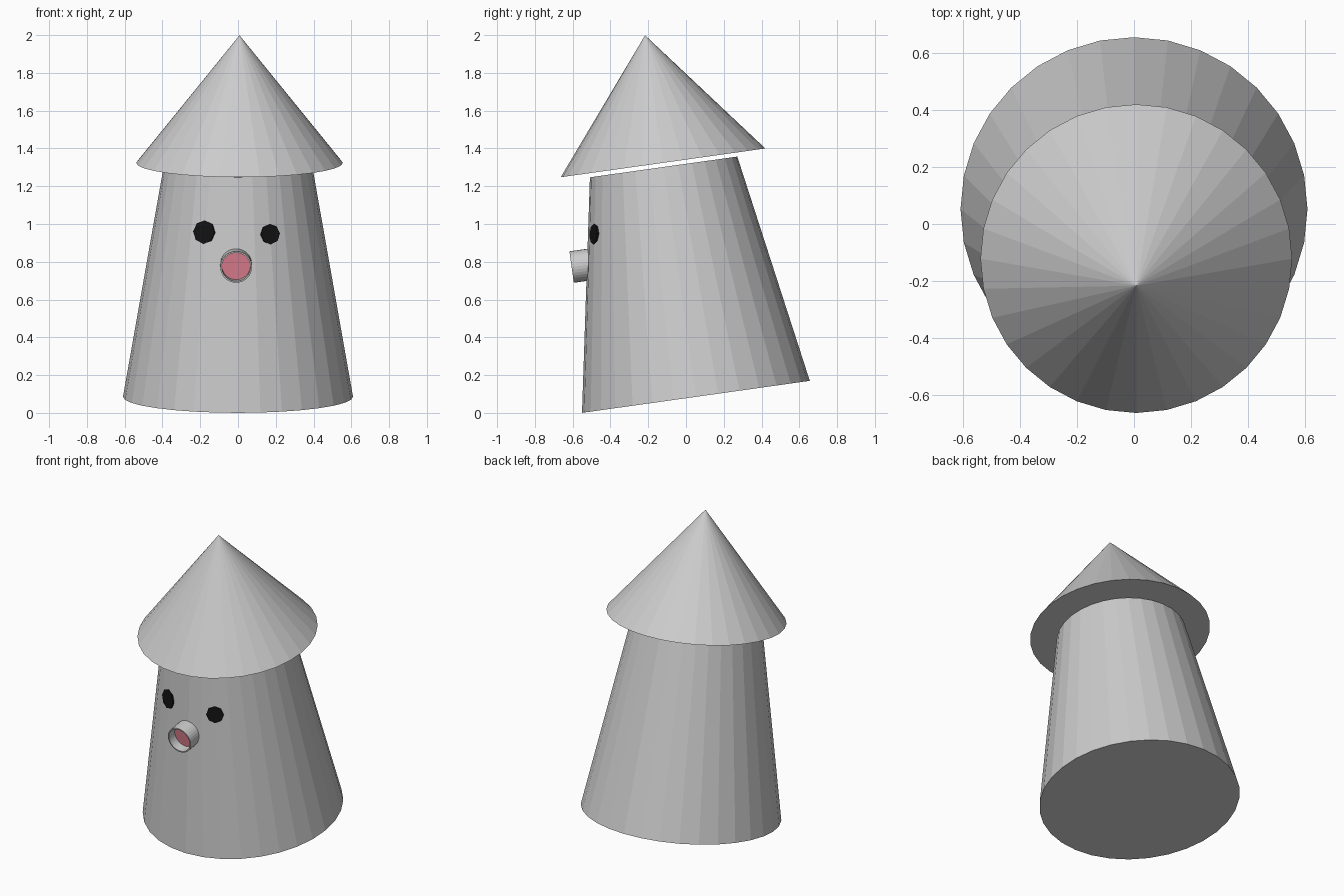
import bpy, bmesh
from math import radians, atan2, pi
from mathutils import Matrix

if "Cube" in bpy.data.objects:
    bpy.data.objects.remove(bpy.data.objects["Cube"])

R_BOT, R_TOP, H = 0.609, 0.394, 1.229
# whole figure leans forward by 8 degrees
LEAN = Matrix.Translation((0, 0.0525, 0.085)) @ Matrix.Rotation(radians(8), 4, 'X')
SLANT = atan2(R_BOT - R_TOP, H)


def T(x, y, z):
    return Matrix.Translation((x, y, z))


def RX(a):
    return Matrix.Rotation(a, 4, 'X')


def material(name, rgb):
    m = bpy.data.materials.new(name)
    m.diffuse_color = (*rgb, 1)
    m.use_nodes = True
    m.node_tree.nodes["Principled BSDF"].inputs["Base Color"].default_value = m.diffuse_color
    return m


def finish(name, bm, matrix, mat=None):
    bmesh.ops.transform(bm, matrix=LEAN @ matrix, verts=bm.verts)
    bmesh.ops.recalc_face_normals(bm, faces=bm.faces)
    me = bpy.data.meshes.new(name)
    bm.to_mesh(me)
    bm.free()
    ob = bpy.data.objects.new(name, me)
    bpy.context.collection.objects.link(ob)
    if mat:
        me.materials.append(mat)
    return ob


def cone(name, r1, r2, depth, matrix, sides=32, mat=None):
    bm = bmesh.new()
    bmesh.ops.create_cone(bm, cap_ends=True, segments=sides,
                          radius1=r1, radius2=r2, depth=depth)
    return finish(name, bm, matrix, mat)


black = material("black", (0.006, 0.006, 0.006))
pink = material("pink", (0.75, 0.22, 0.28))

# body and roof-like hat, with a narrow gap between them
cone("body", R_BOT, R_TOP, H, T(0, 0, H / 2))
cone("hat", 0.547, 0, 0.682, T(0.008, 0, H + 0.022 + 0.341))

# eyes: thin octagons lying on the tapered body
for name, ang, h, r in (("left_eye", -23.7, 0.938, 0.062),
                        ("right_eye", 22.4, 0.928, 0.054)):
    surf = R_BOT + (R_TOP - R_BOT) * h / H
    cone(name, r, r, 0.01,
         Matrix.Rotation(radians(ang), 4, 'Z') @ T(0, -surf, h) @ RX(pi / 2 - SLANT),
         sides=8, mat=black)

# mouth: short open tube sticking out of the face
bm = bmesh.new()
RO, RI, L = 0.084, 0.076, 0.11
ring = [bm.verts.new(p) for p in ((RO, 0, 0), (RO, 0, L), (RI, 0, L), (RI, 0, 0))]
edges = [bm.edges.new((ring[i], ring[(i + 1) % 4])) for i in range(4)]
bmesh.ops.spin(bm, geom=ring + edges, cent=(0, 0, 0), axis=(0, 0, 1),
               angle=2 * pi, steps=32, use_duplicate=False)
bmesh.ops.remove_doubles(bm, verts=bm.verts, dist=1e-5)
finish("mouth_tube", bm, T(-0.01, -0.446, 0.772) @ RX(pi / 2))

# pink disc inside the tube
cone("mouth_inside", 0.077, 0.077, 0.04, T(-0.01, -0.475, 0.772) @ RX(pi / 2), mat=pink)
